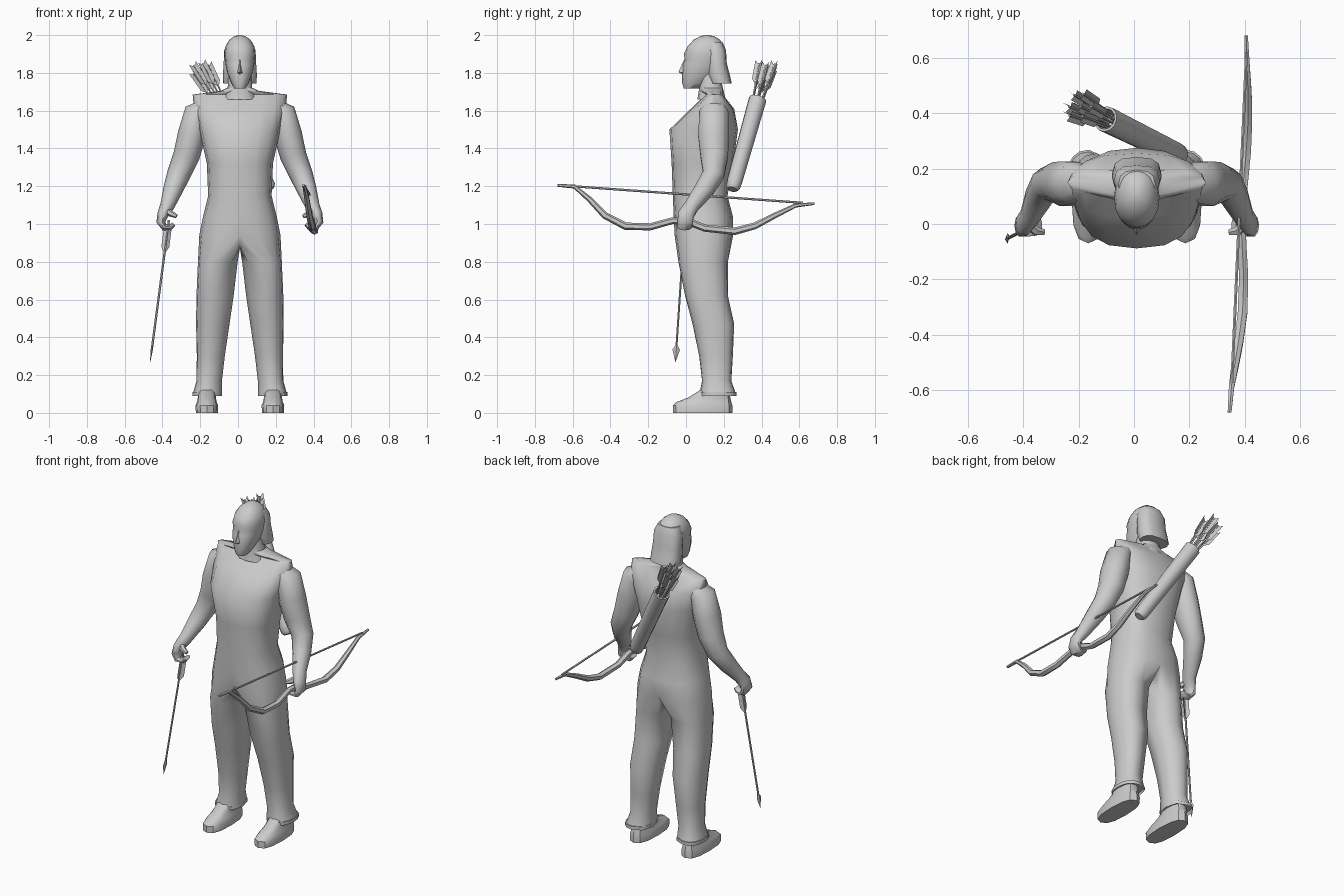
import bpy, bmesh, math
from mathutils import Vector

if "Cube" in bpy.data.objects:
    bpy.data.objects.remove(bpy.data.objects["Cube"])

grey = bpy.data.materials.new("plain grey")
grey.diffuse_color = (0.6, 0.6, 0.6, 1)
grey.use_nodes = True
grey.node_tree.nodes["Principled BSDF"].inputs["Base Color"].default_value = grey.diffuse_color
CX = 0.01  # the figure stands slightly off the middle because of its gear


def finish(name, bm, angle=50, mirror=False):
    bmesh.ops.recalc_face_normals(bm, faces=bm.faces)
    me = bpy.data.meshes.new(name)
    bm.to_mesh(me)
    bm.free()
    me.materials.append(grey)
    ob = bpy.data.objects.new(name, me)
    bpy.context.collection.objects.link(ob)
    bpy.ops.object.select_all(action='DESELECT')
    ob.select_set(True)
    bpy.context.view_layer.objects.active = ob
    bpy.ops.object.shade_smooth_by_angle(angle=math.radians(angle))
    if mirror:
        ob.location.x = CX
        ob.modifiers.new("mirror", 'MIRROR')
    return ob


def oval(z, cx, hw, yf, yb, angles, p=2.3):
    """Points of a superellipse, running from front (-90 deg) around +x to the back."""
    out = []
    for a in angles:
        c, s = math.cos(math.radians(a)), math.sin(math.radians(a))
        f = lambda v: math.copysign(abs(v) ** (2 / p), v) if abs(v) > 1e-6 else 0
        out.append(Vector((cx + hw * f(c), (yf + yb) / 2 + (yb - yf) / 2 * f(s), z)))
    return out


def skin(bm, rings, closed=True):
    """Bridge rows of points with quads."""
    vs = [[bm.verts.new(p) for p in r] for r in rings]
    n = len(vs[0])
    for a, b in zip(vs, vs[1:]):
        for i in range(n if closed else n - 1):
            j = (i + 1) % n
            bm.faces.new((a[i], a[j], b[j], b[i]))
    return vs


def loft(name, rows, n=14, p=2.3, cx=0, angle=50, mirror=False):
    bm = bmesh.new()
    angles = [-90 + 360 * i / n for i in range(n)]
    vs = skin(bm, [oval(z, cx, hw, yf, yb, angles, p) for z, hw, yf, yb in rows])
    bm.faces.new(vs[0])
    bm.faces.new(vs[-1])
    return finish(name, bm, angle, mirror)


def add_tube(bm, pts, n=8, ref=(0, 1, 0)):
    """Sweep an ellipse along points (x, y, z, radius_a, radius_b)."""
    cs = [Vector(p[:3]) for p in pts]
    rings = []
    for i, p in enumerate(pts):
        t = (cs[min(i + 1, len(cs) - 1)] - cs[max(i - 1, 0)]).normalized()
        a = t.cross(Vector(ref)).normalized()
        b = a.cross(t)
        rings.append([cs[i] + a * p[3] * math.cos(k * math.tau / n)
                      + b * p[4] * math.sin(k * math.tau / n) for k in range(n)])
    vs = skin(bm, rings)
    bm.faces.new(vs[0])
    bm.faces.new(vs[-1])


def tube(name, pts, n=8, ref=(0, 1, 0), angle=50, mirror=False):
    bm = bmesh.new()
    add_tube(bm, pts, n, ref)
    return finish(name, bm, angle, mirror)


def add_vanes(bm, tail, d, length, w):
    """Three pointed feather vanes around the tail end of an arrow."""
    side = d.cross(Vector((0, 1, 0))).normalized()
    up = side.cross(d)
    for k in range(3):
        a = k * math.tau / 3 + 0.5
        o = side * math.cos(a) + up * math.sin(a)
        prof = [(-length, 0), (-length * 0.75, w), (0.015, w), (-0.01, 0)]
        bm.faces.new([bm.verts.new(tail + d * u + o * v) for u, v in prof])


# Vest and trousers: one half, mirrored
half = [-90 + 180 * i / 8 for i in range(9)]
torso = [(1.72, .07, .075, .195), (1.705, .10, .075, .20), (1.685, .25, .105, .195),
         (1.61, .243, .025, .255), (1.50, .215, -.088, .275), (1.32, .175, -.076, .25),
         (1.15, .168, -.07, .22), (1.04, .195, -.065, .248), (.94, .215, -.06, .25)]
rows = []
for z, hw, yf, yb in torso:
    r = oval(z, 0, hw, yf, yb, half, 2.5)
    r[0].x = r[-1].x = 0
    rows.append(r)
bm = bmesh.new()
vs = skin(bm, rows, closed=False)
hip = [v.co.copy() for v in vs[-1]]
crotch = [Vector((0, y, z)) for y, z in ((.19, .89), (.10, .87), (.0, .89))]
# leg rows: height, inner x, outer x, front y, back y
legs = [(.80, .012, .222, -.04, .222), (.62, .033, .23, -.005, .222), (.47, .055, .232, .035, .255),
        (.30, .08, .228, .07, .248), (.17, .095, .23, .085, .24), (.09, .095, .252, .07, .268)]
ring = [-90 + 180 * i / 8 for i in range(9)] + [135, 180, 225]
legrows = [hip + crotch]
for z, xi, xo, yf, yb in legs:
    legrows.append(oval(z, (xi + xo) / 2, (xo - xi) / 2, yf, yb, ring, 2.3))
lv = skin(bm, legrows)
sole = [bm.verts.new(v.co + Vector((0, 0, .02))) for v in lv[-1]]
bm.faces.new(sole)
for i in range(12):
    bm.faces.new((lv[-1][i], lv[-1][(i + 1) % 12], sole[(i + 1) % 12], sole[i]))
bmesh.ops.remove_doubles(bm, verts=bm.verts, dist=.0005)
finish("vest_and_trousers", bm, 55, True)

# Boots
loft("boots", [(0, .058, -.07, .245), (.04, .06, -.07, .245), (.058, .052, -.05, .24),
               (.08, .048, .01, .235), (.13, .045, .09, .225)],
     12, 2.6, cx=.175, angle=40, mirror=True)

# Arms, palms, fingers and thumbs
tube("arms", [(.17, .15, 1.64, .03, .05), (.225, .148, 1.59, .07, .08), (.255, .145, 1.47, .075, .085),
              (.283, .15, 1.36, .07, .077), (.325, .145, 1.26, .062, .06), (.355, .095, 1.18, .052, .053),
              (.385, .03, 1.095, .038, .04), (.408, .0, 1.05, .03, .045), (.418, -.005, 1.01, .024, .043),
              (.40, -.008, .982, .018, .04), (.368, -.008, .982, .015, .036),
              (.35, -.008, 1.0, .012, .03)], 10, mirror=True)
tube("thumbs", [(.39, .0, 1.07, .018, .02), (.365, -.025, 1.055, .017, .017),
                (.335, -.03, 1.04, .01, .012)], 6, mirror=True)

# Neck, head, nose and long hair
loft("neck", [(1.66, .09, .06, .21), (1.72, .065, .07, .195), (1.80, .06, .07, .18)], 12, cx=CX)
loft("head", [(1.718, .03, -.012, .07), (1.745, .046, -.02, .11), (1.80, .068, -.02, .17),
              (1.845, .076, -.016, .19), (1.87, .079, -.006, .20), (1.90, .082, -.012, .208),
              (1.94, .077, .008, .205), (1.975, .056, .04, .18), (1.994, .03, .075, .15),
              (2.0, .006, .10, .12)], 16, 2.2, cx=CX, angle=60)
bm = bmesh.new()
prof = [(0, -.008, 1.875), (0, -.04, 1.805), (.016, -.012, 1.80), (-.016, -.012, 1.80), (0, -.01, 1.785)]
nv = [bm.verts.new((x + CX, y, z)) for x, y, z in prof]
for f in ((0, 1, 2), (0, 3, 1), (1, 4, 2), (1, 3, 4)):
    bm.faces.new([nv[i] for i in f])
finish("nose", bm, 20)
loft("hair", [(1.745, .088, .13, .242), (1.79, .09, .11, .232), (1.85, .086, .11, .216),
              (1.92, .083, .10, .212), (1.96, .066, .09, .195)], 12, 2.6, cx=CX)

# Bow: height follows the limbs, sweeping through the right fist
side = [(-.68, 1.205, .345, .008), (-.59, 1.198, .352, .011), (-.51, 1.13, .365, .015),
        (-.43, 1.045, .378, .018), (-.32, .988, .392, .02), (-.19, .985, .396, .019),
        (-.07, 1.018, .39, .018), (.02, 1.01, .386, .02), (.10, .978, .39, .019),
        (.26, .962, .405, .02), (.365, .99, .411, .018), (.47, 1.045, .412, .015),
        (.58, 1.098, .408, .011), (.68, 1.108, .405, .007)]
tube("bow", [(x, y, z, r, r) for y, z, x, r in side], 6, (1, 0, 0))
tube("bow_string", [(.352, -.6, 1.2, .006, .006), (.406, .62, 1.112, .006, .006)], 6, (1, 0, 0))

# Quiver slung across the back
low, top = Vector((.16, .25, 1.20)), Vector((-.115, .385, 1.68))
axis = (top - low).normalized()
q = [(0, .026), (.015, .038), (.05, .041), (.54, .047), (.565, .047), (.565, .038), (.50, .036)]
bm = bmesh.new()
base = low - axis * .02
u = axis.cross(Vector((0, 1, 0))).normalized()
v = u.cross(axis)
vs = skin(bm, [[base + axis * h + (u * math.cos(k * math.tau / 12) + v * math.sin(k * math.tau / 12)) * r
                for k in range(12)] for h, r in q])
bm.faces.new(vs[0])
bm.faces.new(vs[-1])
finish("quiver", bm, 45)

# Arrows in the quiver, fanned a little
bm = bmesh.new()
for k in range(7):
    r = 0 if k == 6 else 1
    o = (u * math.cos(k * math.tau / 6) + v * math.sin(k * math.tau / 6)) * r
    s = top - axis * .1 + o * .022
    e = top + axis * (.165 + .015 * (k % 3)) + o * .046
    add_tube(bm, [(*s, .005, .005), (*e, .005, .005)], 5)
    add_vanes(bm, e, (e - s).normalized(), .13, .024)
finish("quiver_arrows", bm, 30)

# Arrow held in the left fist
tail, tip = Vector((-.366, -.006, 1.02)), Vector((-.465, -.056, .27))
d = (tip - tail).normalized()
neck = tip - d * .09
bm = bmesh.new()
add_tube(bm, [(*tail, .006, .006), (*neck, .006, .006)], 6)
add_vanes(bm, tail + d * .03, -d, .15, .024)
add_tube(bm, [(*neck, .006, .006), (*(neck + d * .025), .006, .02), (*tip, .001, .001)], 4)
finish("held_arrow", bm, 30)
